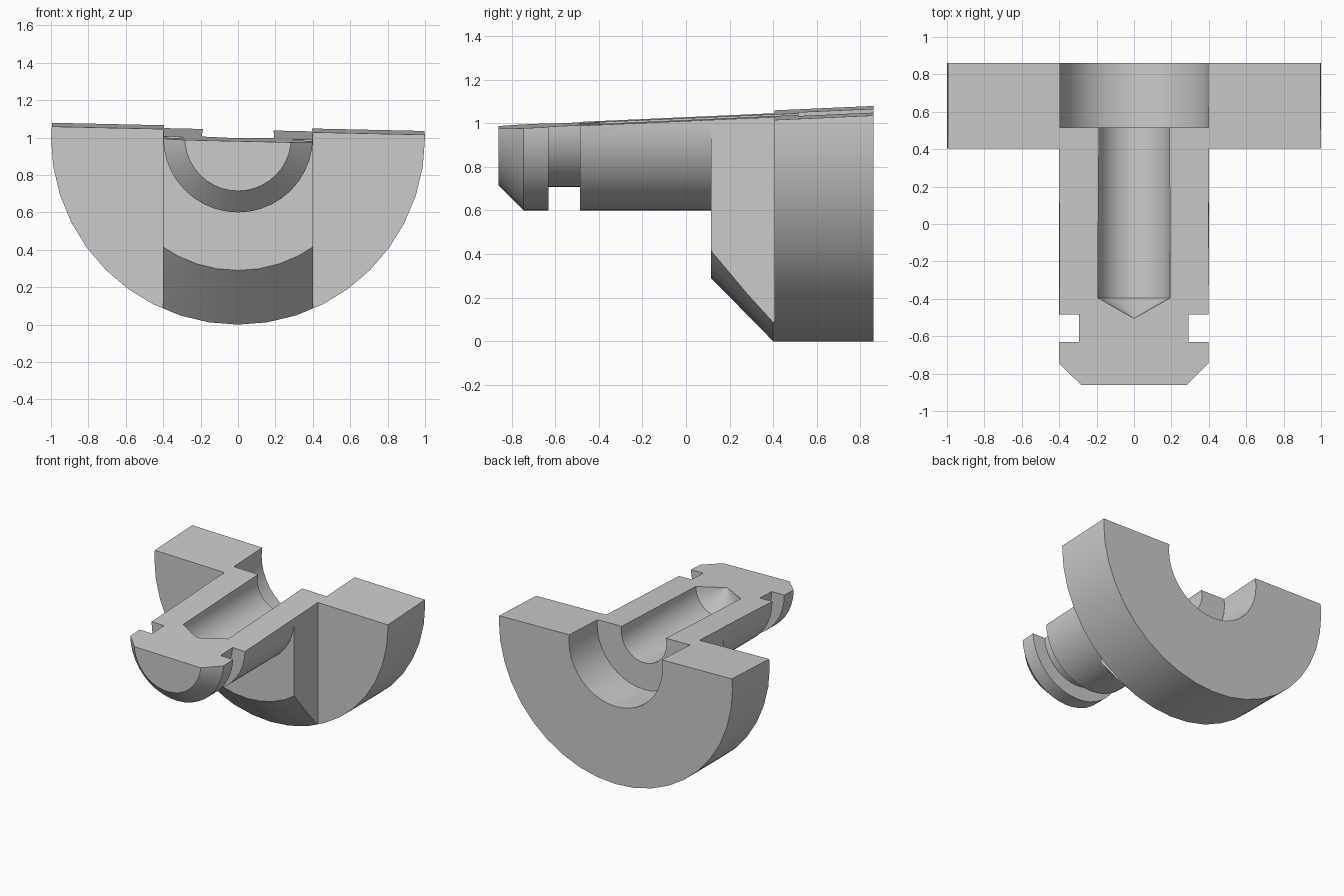
import bpy, bmesh, math

if "Cube" in bpy.data.objects:
    bpy.data.objects.remove(bpy.data.objects["Cube"])

SEGS = 40


def make_object(name, bm):
    bmesh.ops.recalc_face_normals(bm, faces=bm.faces[:])
    mesh = bpy.data.meshes.new(name)
    bm.to_mesh(mesh)
    bm.free()
    ob = bpy.data.objects.new(name, mesh)
    bpy.context.collection.objects.link(ob)
    return ob


def turned(name, profile):
    """Closed solid turned about the y axis at z = 1; profile is (y, radius)."""
    bm = bmesh.new()
    rings = []
    for y, r in profile:
        if r == 0:
            rings.append([bm.verts.new((0, y, 1))])
            continue
        angles = [2 * math.pi * i / SEGS for i in range(SEGS)]
        rings.append([bm.verts.new((r * math.cos(a), y, 1 + r * math.sin(a))) for a in angles])
    for a, b in zip(rings, rings[1:]):
        for i in range(SEGS):
            j = (i + 1) % SEGS
            if len(a) == 1:
                bm.faces.new((a[0], b[i], b[j]))
            else:
                bm.faces.new((a[i], a[j], b[j], b[i]))
    for ring in (rings[0], rings[-1]):
        if len(ring) > 1:
            bm.faces.new(ring)
    return make_object(name, bm)


def box(name, lo, hi, floor=None):
    bm = bmesh.new()
    bmesh.ops.create_cube(bm, size=1)
    for v in bm.verts:
        bottom = v.co.z < 0
        v.co = [lo[i] + (v.co[i] + 0.5) * (hi[i] - lo[i]) for i in range(3)]
        if floor and bottom:
            v.co.z = floor(v.co.x, v.co.y)
    return make_object(name, bm)


def combine(target, tool, operation):
    mod = target.modifiers.new("bool", 'BOOLEAN')
    mod.operation, mod.solver, mod.object = operation, 'EXACT', tool
    bpy.context.view_layer.objects.active = target
    bpy.ops.object.modifier_apply(modifier=mod.name)
    bpy.data.objects.remove(tool)


# flange with conical front, trimmed at both sides to leave a central web
part = turned("sectioned_flanged_pin", [(0.115, 0.71), (0.40, 1.0), (0.86, 1.0)])
for s in (-1, 1):
    x0, x1 = sorted((s * 0.4, s * 1.5))
    combine(part, box("side_cut", (x0, -0.5, -0.5), (x1, 0.405, 2.5)), 'DIFFERENCE')

# grooved, chamfered shaft
shaft = turned("shaft", [(-0.86, 0.285), (-0.745, 0.4), (-0.63, 0.4), (-0.63, 0.293),
                         (-0.485, 0.293), (-0.485, 0.4), (0.45, 0.4)])
combine(part, shaft, 'UNION')

# counterbore and drilled hole with pointed end
bore = turned("bore", [(-0.505, 0), (-0.395, 0.193), (0.515, 0.193), (0.515, 0.4), (1.1, 0.4)])
combine(part, bore, 'DIFFERENCE')

# slightly tilted section plane removes the upper half
upper = box("section_cut", (-2, -2, 0), (2, 2, 3),
            floor=lambda x, y: 1.019 - 0.022 * x + 0.0445 * y)
combine(part, upper, 'DIFFERENCE')

bpy.ops.object.select_all(action='DESELECT')
part.select_set(True)
bpy.context.view_layer.objects.active = part
bpy.ops.object.shade_smooth_by_angle(angle=math.radians(30))
